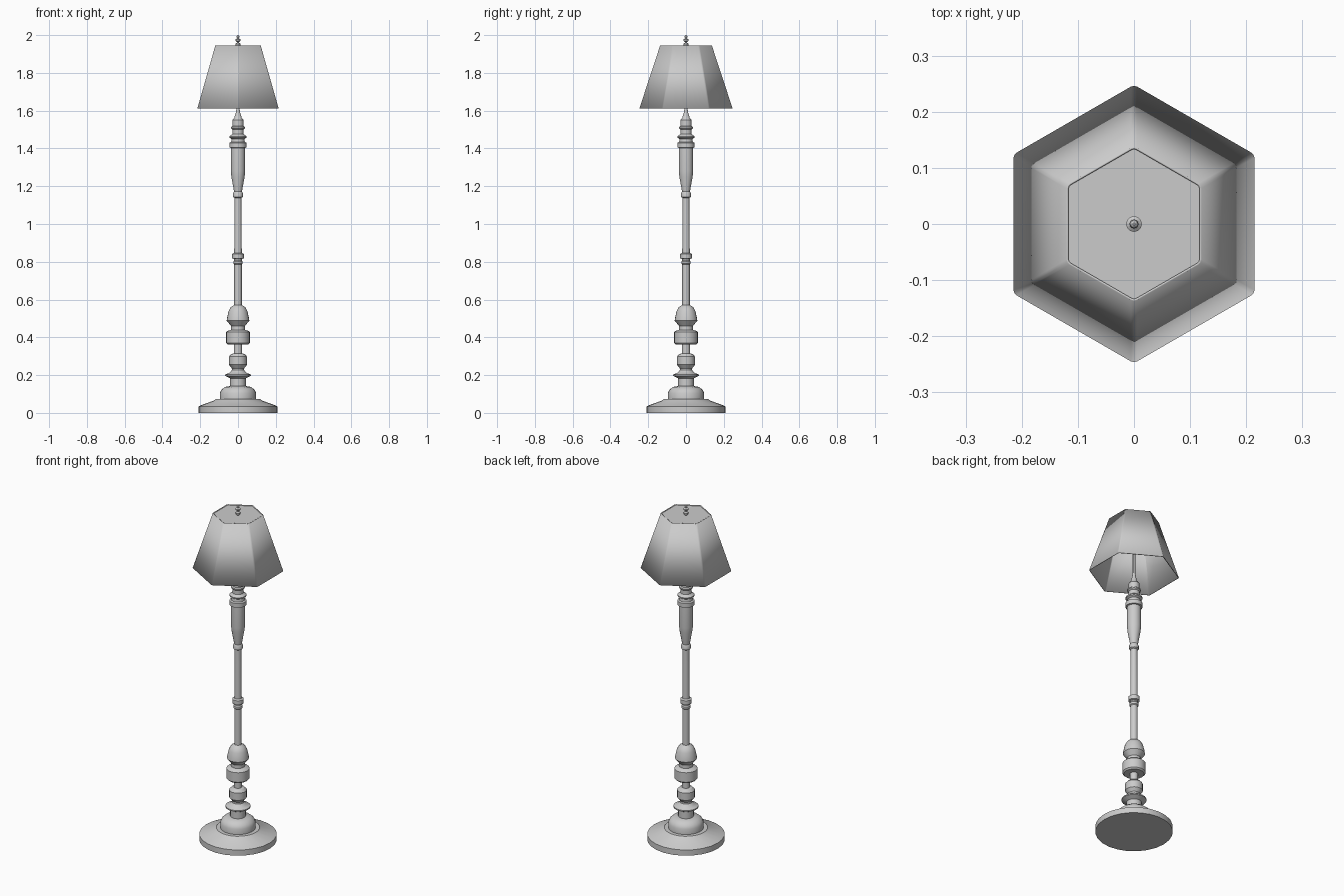
import bpy, bmesh
from math import sin, cos, pi, radians


def finish(bm, name, angle=30):
    bmesh.ops.recalc_face_normals(bm, faces=bm.faces)
    mesh = bpy.data.meshes.new(name)
    bm.to_mesh(mesh)
    bm.free()
    ob = bpy.data.objects.new(name, mesh)
    bpy.context.collection.objects.link(ob)
    bpy.ops.object.select_all(action='DESELECT')
    ob.select_set(True)
    bpy.context.view_layer.objects.active = ob
    bpy.ops.object.shade_smooth_by_angle(angle=radians(angle))
    return ob


def ring(bm, r, z, n):
    # first vertex points along +y
    return [bm.verts.new((r * sin(2 * pi * i / n), r * cos(2 * pi * i / n), z)) for i in range(n)]


def bridge(bm, a, b):
    n = len(a)
    return [bm.faces.new((a[i], a[(i + 1) % n], b[(i + 1) % n], b[i])) for i in range(n)]


def turned(name, profile, n=20):
    """Closed turned part from (radius, z) points, bottom to top."""
    bm = bmesh.new()
    rings = [ring(bm, r, z, n) for r, z in profile]
    for a, b in zip(rings, rings[1:]):
        bridge(bm, a, b)
    bm.faces.new(rings[0])
    bm.faces.new(rings[-1])
    return finish(bm, name)


# Stepped round foot
turned("base", [(.21, 0), (.21, .034), (.195, .041), (.125, .066), (.118, .073),
                (.096, .073), (.096, .105), (.088, .122), (.07, .137), (.042, .142)], 24)

# Turned lower stem: flange, small drum, large drum, dome
turned("lower_stem", [(.042, .135), (.042, .183), (.052, .188), (.068, .196), (.068, .203),
                      (.045, .212), (.033, .226), (.033, .236), (.048, .255), (.048, .298),
                      (.035, .312), (.022, .315), (.022, .362), (.055, .362), (.063, .37),
                      (.063, .427), (.055, .434), (.037, .44), (.037, .46), (.06, .488),
                      (.058, .503), (.05, .538), (.038, .56), (.02, .571)])

# Slim pole with collars
turned("pole", [(.02, .56), (.02, .785), (.025, .79), (.025, .802), (.02, .808),
                (.02, .815), (.031, .818), (.031, .842), (.02, .847), (.018, 1.15)], 16)

# Upper vase-shaped section and neck
turned("upper_stem", [(.018, 1.138), (.026, 1.143), (.026, 1.163), (.021, 1.172), (.035, 1.25),
                      (.038, 1.28), (.038, 1.403), (.046, 1.405), (.046, 1.43), (.036, 1.434),
                      (.034, 1.45), (.046, 1.457), (.046, 1.464), (.03, 1.476), (.03, 1.5),
                      (.037, 1.506), (.037, 1.513), (.03, 1.518), (.03, 1.55), (.02, 1.562),
                      (.011, 1.59), (.008, 1.615)])

# Rod that carries the shade
turned("shade_rod", [(.008, 1.6), (.008, 1.955)], 12)

# Finial
turned("finial", [(.006, 1.935), (.013, 1.948), (.013, 1.954), (.006, 1.96), (.006, 1.964),
                  (.014, 1.97), (.014, 1.977), (.006, 1.983), (.006, 1.987),
                  (.008, 1.991), (.006, 1.997), (.002, 2.0)], 12)

# Hexagonal shade, open below, corners slightly rounded
bm = bmesh.new()
low, high = ring(bm, .248, 1.613, 6), ring(bm, .139, 1.944, 6)
bridge(bm, low, high)
corners = [e for e in bm.edges if abs(e.verts[0].co.z - e.verts[1].co.z) > .1]
bmesh.ops.bevel(bm, geom=corners, offset=.006, segments=2, profile=.5, affect='EDGES')
shade = finish(bm, "lamp_shade", 40)
solid = shade.modifiers.new("thickness", 'SOLIDIFY')
solid.thickness = .004
solid.offset = -1

# Panel closing the shade just under its top rim
turned("shade_top_panel", [(.136, 1.936), (.135, 1.94)], 6)
